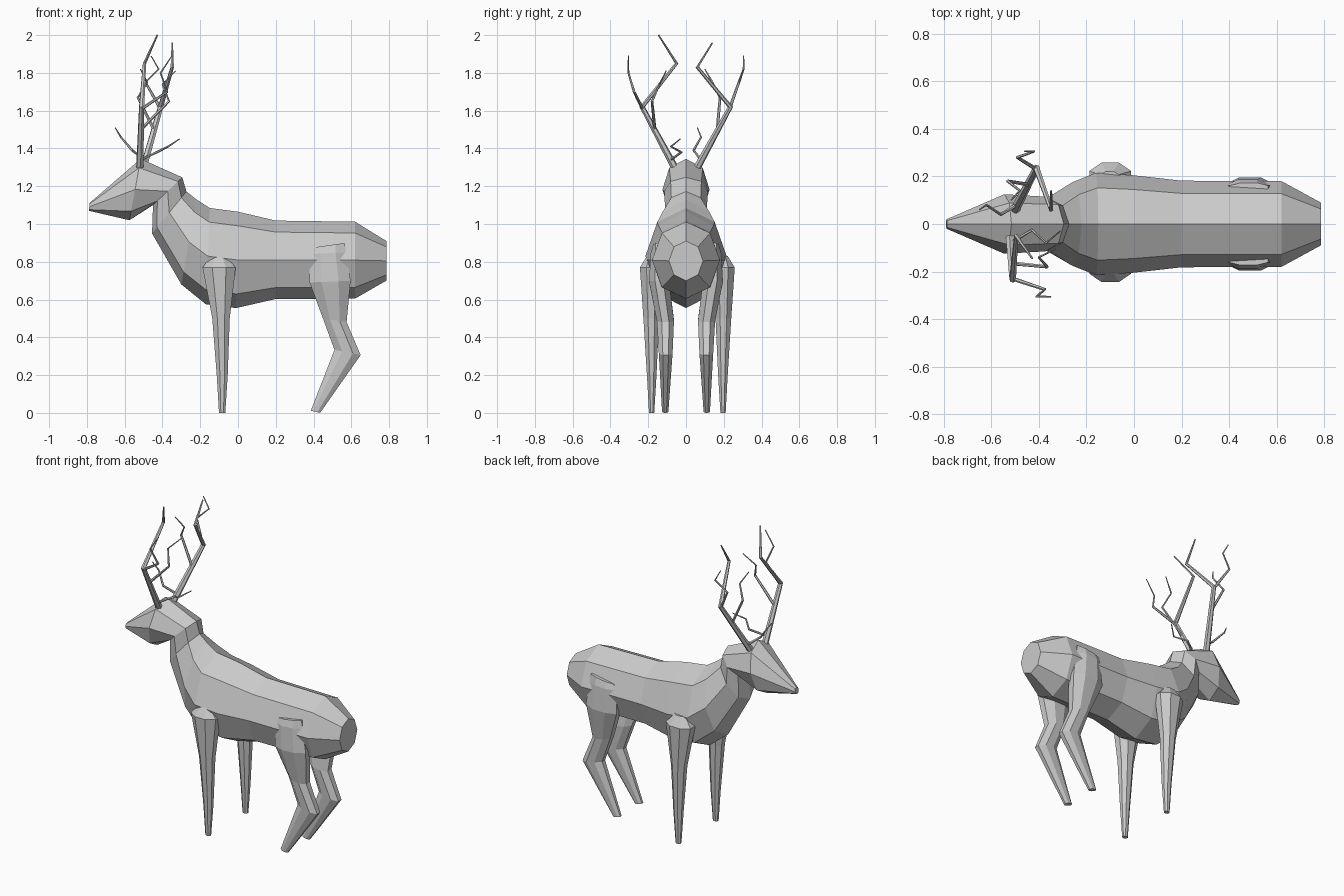
import bpy, bmesh
from math import cos, sin, pi
from mathutils import Vector

if "Cube" in bpy.data.objects:
    bpy.data.objects.remove(bpy.data.objects["Cube"])


def loft(name, tubes):
    """Skin each list of equal-sized rings into a capped tube, all in one object."""
    bm = bmesh.new()
    for rings in tubes:
        vs = [[bm.verts.new(p) for p in r] for r in rings]
        n = len(vs[0])
        for a, b in zip(vs, vs[1:]):
            for i in range(n):
                j = (i + 1) % n
                bm.faces.new((a[i], a[j], b[j], b[i]))
        bm.faces.new(vs[0][::-1])
        bm.faces.new(vs[-1])
    bmesh.ops.recalc_face_normals(bm, faces=bm.faces)
    me = bpy.data.meshes.new(name)
    bm.to_mesh(me)
    bm.free()
    ob = bpy.data.objects.new(name, me)
    bpy.context.collection.objects.link(ob)
    return ob


def oval(center, u, v, n=8, phase=0.0):
    return [center + u * cos(2 * pi * i / n + phase) + v * sin(2 * pi * i / n + phase)
            for i in range(n)]


def section(top, bottom, width):
    """Octagon across the body, from a top and bottom point in the side plane."""
    t = Vector((top[0], 0, top[1]))
    b = Vector((bottom[0], 0, bottom[1]))
    return oval((t + b) / 2, (t - b) / 2, Vector((0, width, 0)))


def leg_ring(front, back, y0, y1, side, shift):
    """Octagon across a leg, from front and back points and its y range."""
    f = Vector((front[0], 0, front[1]))
    b = Vector((back[0], 0, back[1]))
    c = (f + b) / 2 + Vector((0, side * (y0 + y1) / 2 + shift, 0))
    return oval(c, (b - f) / 2, Vector((0, (y1 - y0) / 2, 0)), 8, pi / 8)


def tube(points, r0, r1, n=6):
    """Tapering tube along a path."""
    pts = [Vector(p) for p in points]
    rings = []
    for i, p in enumerate(pts):
        d = (pts[min(i + 1, len(pts) - 1)] - pts[max(i - 1, 0)]).normalized()
        u = d.cross(Vector((1, 0.2, 0))).normalized()
        r = r0 + (r1 - r0) * i / (len(pts) - 1)
        rings.append(oval(p, u * r, d.cross(u) * r, n))
    return rings


# Head, neck and trunk as one skin
loft("body", [[section(*s) for s in (
    ((-.785, 1.112), (-.79, 1.07), .02),
    ((-.515, 1.345), (-.575, 1.02), .125),
    ((-.295, 1.247), (-.45, 1.10), .115),
    ((-.273, 1.172), (-.455, .95), .11),
    ((-.22, 1.13), (-.30, .68), .175),
    ((-.15, 1.085), (-.17, .575), .215),
    ((0, 1.065), (-.01, .555), .205),
    ((.2, 1.018), (.2, .603), .182),
    ((.62, 1.012), (.62, .605), .18),
    ((.785, .91), (.785, .70), .09))]])

# Legs: front point, back point, inner y, outer y
front_leg = (
    ((-.145, .83), (-.06, .83), .165, .215),
    ((-.195, .77), (-.005, .77), .125, .255),
    ((-.14, .5), (-.04, .5), .145, .235),
    ((-.115, .2), (-.052, .2), .16, .215),
    ((-.102, 0), (-.066, 0), .173, .203))
hind_leg = (
    ((.395, .875), (.57, .90), .13, .175),
    ((.372, .84), (.582, .85), .10, .19),
    ((.37, .69), (.605, .70), .085, .20),
    ((.445, .50), (.58, .48), .06, .158),
    ((.505, .335), (.655, .305), .068, .147),
    ((.383, .012), (.437, 0), .092, .128))
for label, side, shift in (("near", -1, .006), ("far", 1, .008)):
    loft("front_leg_" + label, [[leg_ring(*s, side, shift) for s in front_leg]])
    loft("hind_leg_" + label, [[leg_ring(*s, side, 0) for s in hind_leg]])

# Antlers: main beam first, then its tines
antlers = {
    "antler_near": (
        ((-.52, -.06, 1.30), (-.51, -.232, 1.62), (-.495, -.05, 1.85), (-.427, -.145, 2.0)),
        ((-.51, -.23, 1.61), (-.375, -.275, 1.70), (-.41, -.305, 1.80), (-.35, -.305, 1.89)),
        ((-.515, -.165, 1.5), (-.365, -.18, 1.65), (-.40, -.14, 1.74), (-.33, -.105, 1.81)),
        ((-.515, -.08, 1.34), (-.43, -.025, 1.38), (-.37, -.08, 1.41), (-.31, -.03, 1.45))),
    "antler_far": (
        ((-.50, .06, 1.30), (-.41, .235, 1.62), (-.348, .06, 1.83), (-.348, .14, 1.96)),
        ((-.41, .23, 1.61), (-.49, .28, 1.75), (-.42, .305, 1.82), (-.46, .305, 1.89)),
        ((-.44, .165, 1.49), (-.53, .18, 1.67), (-.48, .14, 1.75), (-.517, .10, 1.82)),
        ((-.495, .08, 1.34), (-.56, .04, 1.39), (-.62, .08, 1.46), (-.65, .06, 1.51)))}
for name, (beam, *tines) in antlers.items():
    loft(name, [tube(beam, .02, .004)] + [tube(t, .009, .003) for t in tines])
